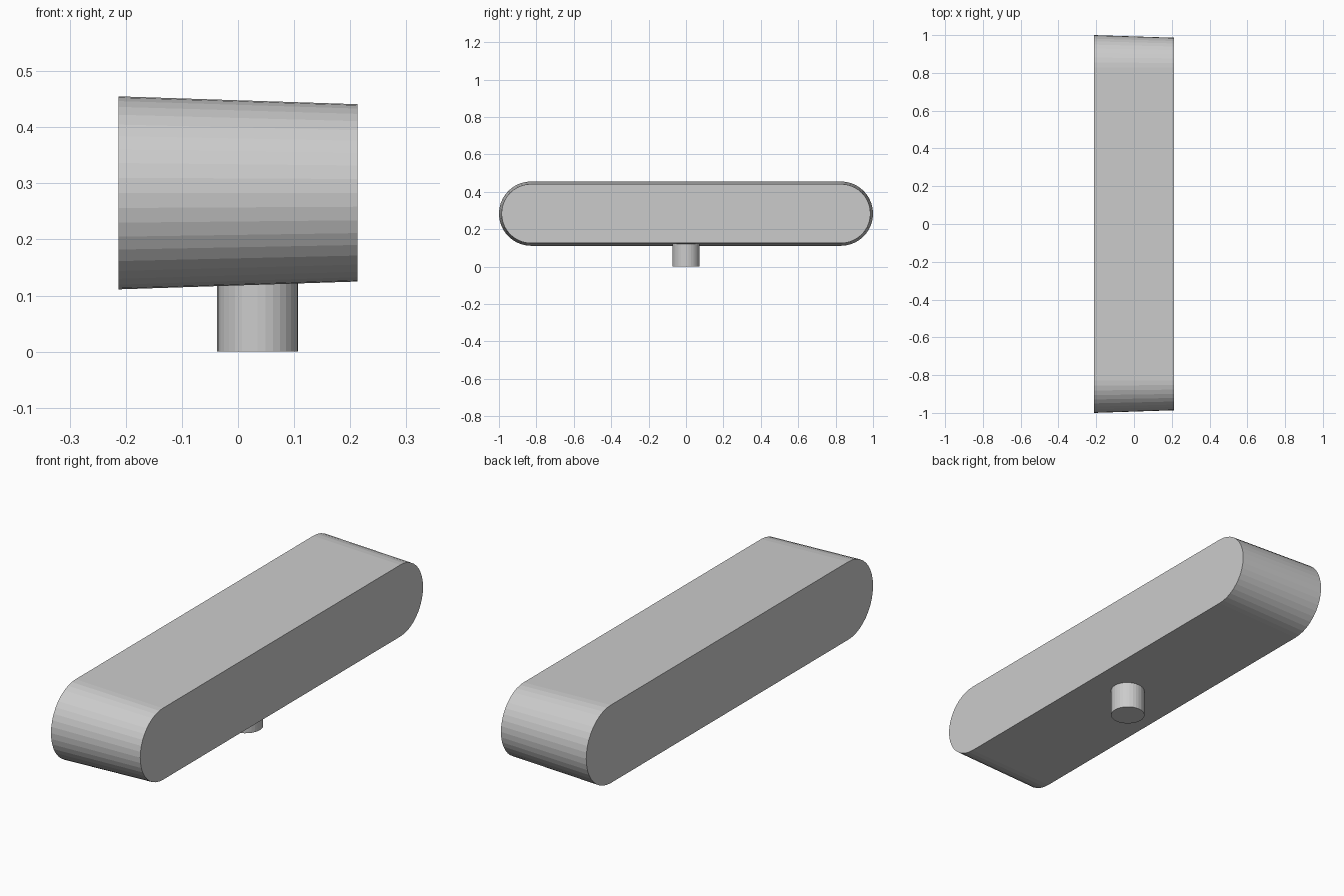
import bpy, bmesh
from math import sin, cos, pi

if "Cube" in bpy.data.objects:
    bpy.data.objects.remove(bpy.data.objects["Cube"])

ARC = 20           # facets per rounded end
MID_Z = 0.283      # height of the body's centre line
HALF = 0.828       # centre of each rounded end along y


def stadium(bm, x, r):
    """Ring of vertices: a pill outline of radius r in the plane at x."""
    ring = []
    for side, start in ((1, -pi / 2), (-1, pi / 2)):
        for i in range(ARC + 1):
            a = start + pi * i / ARC
            ring.append(bm.verts.new((x, side * HALF + r * cos(a), MID_Z + r * sin(a))))
    return ring


def finish(bm, name):
    bmesh.ops.recalc_face_normals(bm, faces=bm.faces)
    mesh = bpy.data.meshes.new(name)
    bm.to_mesh(mesh)
    bm.free()
    obj = bpy.data.objects.new(name, mesh)
    bpy.context.collection.objects.link(obj)
    return obj


# Pill-shaped body, slightly tapered towards +x
bm = bmesh.new()
back = stadium(bm, -0.213, 0.172)
front = stadium(bm, 0.213, 0.158)
n = len(back)
for i in range(n):
    j = (i + 1) % n
    bm.faces.new((back[i], back[j], front[j], front[i]))
bm.faces.new(back)
bm.faces.new(front)
finish(bm, "body")

# Short round mounting peg, its top just sunk into the body
bpy.ops.mesh.primitive_cylinder_add(vertices=32, radius=0.072, depth=0.125,
                                    location=(0.035, 0, 0.0625))
bpy.context.object.name = "mounting_peg"
